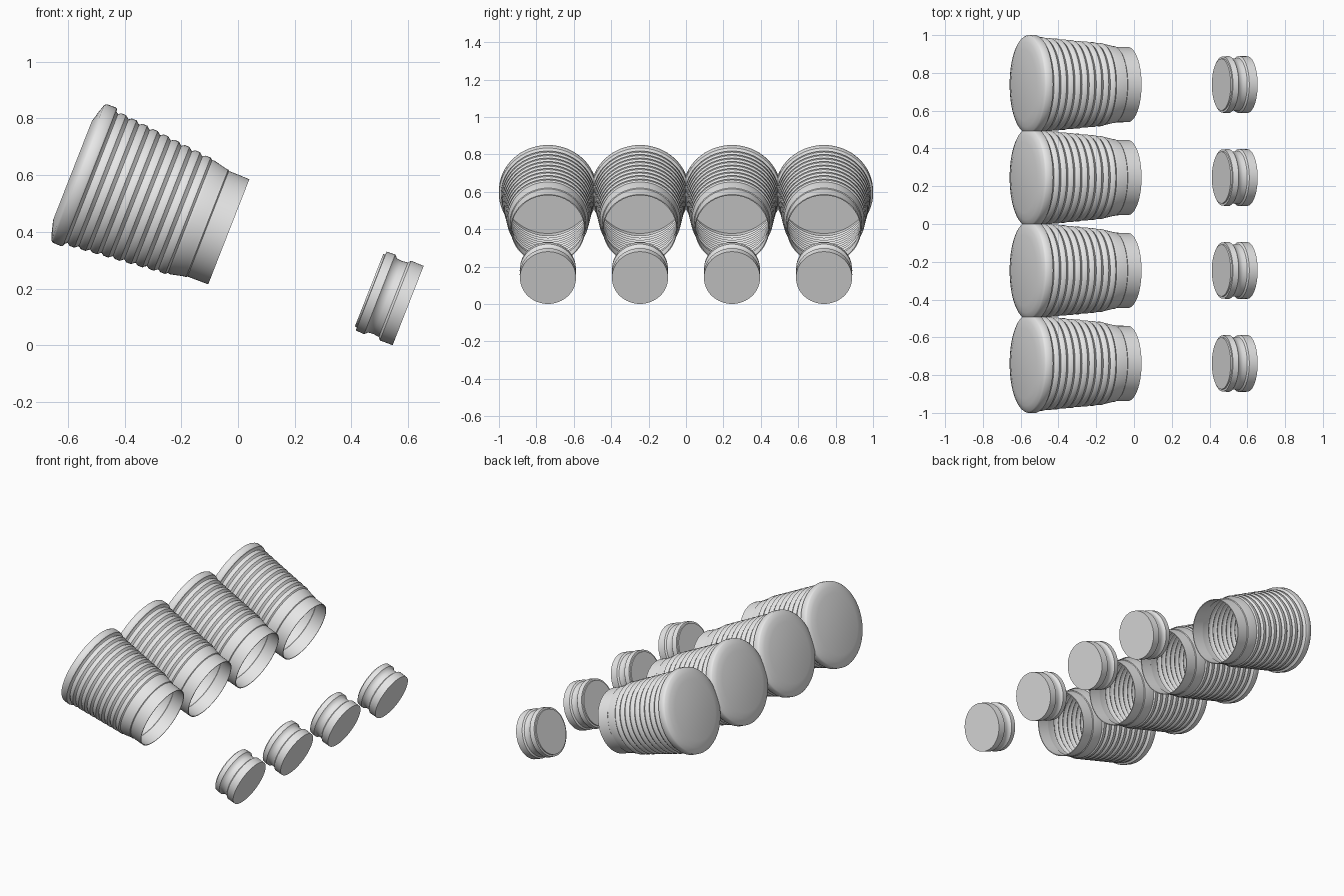
import bpy
import bmesh
from math import cos, sin, pi, radians

SIDES = 64
TILT = radians(111.4)          # turns local +z towards +x and slightly down
ROWS = (-0.738, -0.246, 0.246, 0.738)

cube = bpy.data.objects.get("Cube")
if cube:
    bpy.data.objects.remove(cube, do_unlink=True)

grey = bpy.data.materials.new("light_grey")
grey.use_nodes = True
grey.diffuse_color = (0.8, 0.8, 0.8, 1)
grey.node_tree.nodes["Principled BSDF"].inputs["Base Color"].default_value = grey.diffuse_color


def lathe(name, profile):
    """Spin (height, radius) points about z and close both ends with a disc."""
    bm = bmesh.new()
    rings = []
    for z, r in profile:
        rings.append([bm.verts.new((r * cos(2 * pi * i / SIDES), r * sin(2 * pi * i / SIDES), z))
                      for i in range(SIDES)])
    for low, high in zip(rings, rings[1:]):
        for i in range(SIDES):
            j = (i + 1) % SIDES
            bm.faces.new((low[i], low[j], high[j], high[i]))
    bm.faces.new(rings[0][::-1])
    bm.faces.new(rings[-1])
    bmesh.ops.recalc_face_normals(bm, faces=bm.faces)
    mesh = bpy.data.meshes.new(name)
    bm.to_mesh(mesh)
    bm.free()
    mesh.materials.append(grey)
    return mesh


def place_row(name, mesh, x, z):
    """One copy per row position, all tilted the same way."""
    for n, y in enumerate(ROWS, 1):
        obj = bpy.data.objects.new(f"{name}_{n}", mesh)
        obj.location = (x, y, z)
        obj.rotation_euler = (0, TILT, 0)
        bpy.context.collection.objects.link(obj)
        obj.select_set(True)
        bpy.context.view_layer.objects.active = obj


# Cup: domed base and rim
base = [(-0.592, 0.187), (-0.582, 0.225), (-0.572, 0.256), (-0.564, 0.262),
        (-0.532, 0.263), (-0.526, 0.260), (-0.522, 0.249)]

# Ribbed tapering wall
RIBS, START, PITCH = 9, -0.515, 0.0415
wall = []
for k in range(RIBS):
    t = START + k * PITCH
    r = 0.250 - 0.0038 * k
    wall += [(t, r - 0.006), (t + 0.010, r + 0.001), (t + 0.028, r + 0.001), (t + 0.036, r - 0.006)]

# Flare and plain collar at the mouth
collar = [(-0.138, 0.215), (-0.090, 0.204), (-0.082, 0.204), (-0.078, 0.200), (0, 0.199)]

# Inner skin follows the ribs, ending in a flat floor
THICK = 0.005
inner = [(t, r - THICK) for t, r in reversed(wall + collar)]
floor = [(-0.530, 0.250), (-0.572, 0.249)]
place_row("cup", lathe("cup", base + wall + collar + inner + floor), -0.0325, 0.40)

# Solid grooved plug
plug = [(-0.148, 0.137), (-0.141, 0.138), (-0.140, 0.149), (-0.108, 0.151),
        (-0.097, 0.140), (-0.078, 0.138), (-0.056, 0.141), (-0.048, 0.151), (0, 0.150)]
place_row("plug", lathe("plug", plug), 0.60, 0.14)

bpy.ops.object.shade_smooth_by_angle(angle=radians(40))
